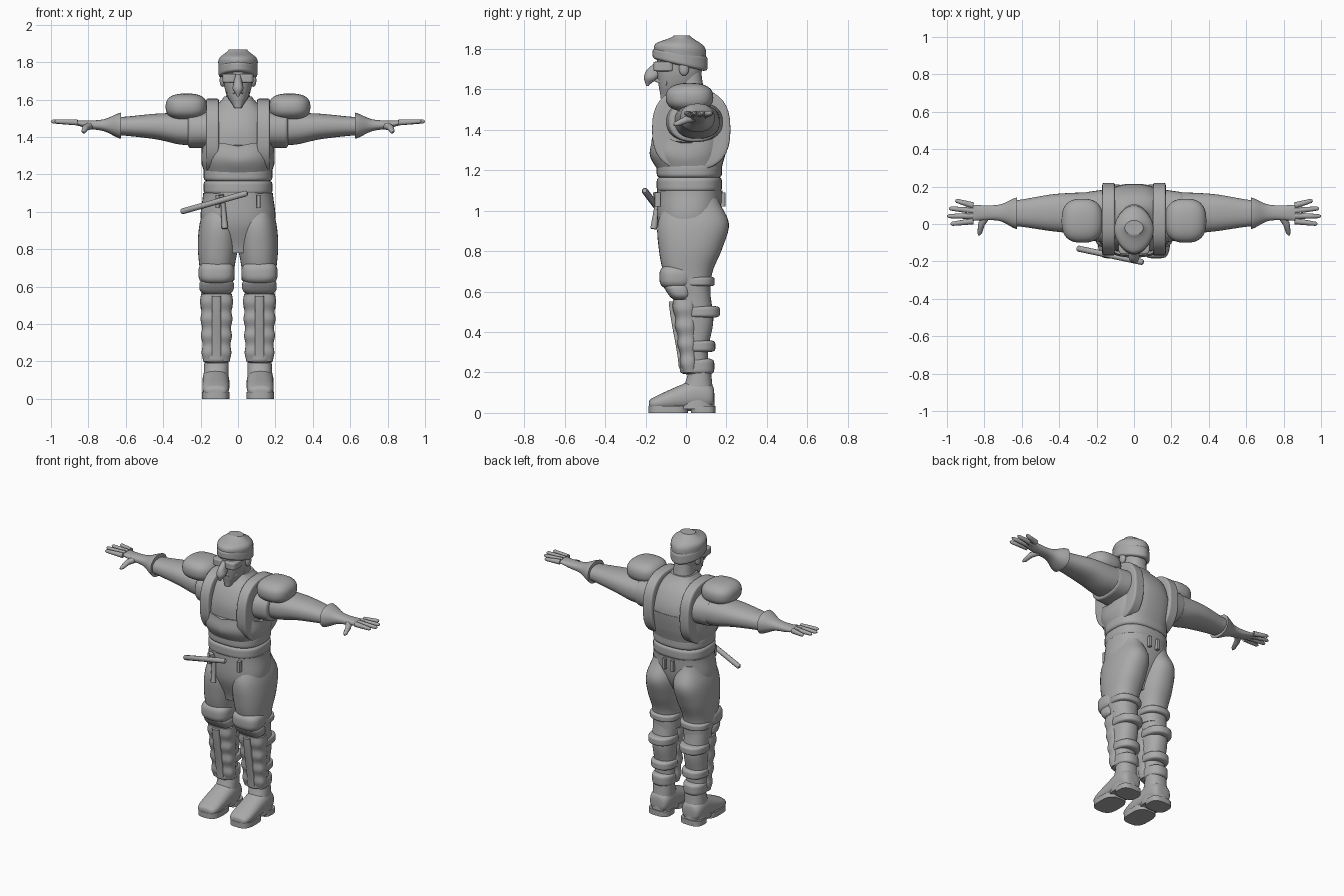
import bpy, bmesh, math
from mathutils import Vector

if "Cube" in bpy.data.objects:
    bpy.data.objects.remove(bpy.data.objects["Cube"])

grey = bpy.data.materials.new("plain grey")
grey.use_nodes = True
grey.diffuse_color = (.4, .4, .4, 1)
grey.node_tree.nodes["Principled BSDF"].inputs["Base Color"].default_value = grey.diffuse_color
parts = []


def finish(obj, mirror):
    """Colour a part and, for paired parts, add its mirrored twin."""
    obj.data.materials.append(grey)
    if mirror:
        obj.modifiers.new("Mirror", "MIRROR")
    parts.append(obj)


def value_at(line, t):
    """Read a constant, or a smooth curve through evenly spaced values."""
    if not isinstance(line, list):
        return line
    last = len(line) - 1
    i = min(int(t * last), last - 1)
    f = t * last - i
    a, b, c, d = line[max(i - 1, 0)], line[i], line[i + 1], line[min(i + 2, last)]
    return b + f / 2 * (c - a + f * (2 * a - 5 * b + 4 * c - d + f * (3 * (b - c) + d - a)))


def both(line):
    """Low and high edges that are symmetric about the centre."""
    return ([-v for v in line], line) if isinstance(line, list) else (-line, line)


def loft(name, axis, span, u, v, square=2.3, soft=0, warp=None, mirror=True, steps=24, sides=36):
    """Skin superellipses along an axis; u and v hold the low and high edge lines.
    A soft value rounds both ends off like a superellipsoid."""
    bm = bmesh.new()
    rings = []
    for step in range(steps + 1):
        t, scale = step / steps, 1
        if soft:
            s = math.sin(math.pi * (t - .5)) * .9999
            t, scale = (s + 1) / 2, (1 - abs(s) ** soft) ** (1 / soft)
        p = span[0] + (span[1] - span[0]) * t
        u_low, u_high, v_low, v_high = (value_at(line, t) for line in (*u, *v))
        ring = []
        for k in range(sides):
            angle = math.tau * k / sides
            ca, sa = math.cos(angle), math.sin(angle)
            a = (u_low + u_high + scale * (u_high - u_low) * math.copysign(abs(ca) ** (2 / square), ca)) / 2
            b = (v_low + v_high + scale * (v_high - v_low) * math.copysign(abs(sa) ** (2 / square), sa)) / 2
            co = Vector({"x": (p, a, b), "y": (a, p, b), "z": (a, b, p)}[axis])
            if warp:
                co.z += warp(co)
            ring.append(bm.verts.new(co))
        rings.append(ring)
    for low, high in zip(rings, rings[1:]):
        for k in range(sides):
            bm.faces.new((low[k - 1], low[k], high[k], high[k - 1]))
    bm.faces.new(rings[0])
    bm.faces.new(rings[-1])
    bmesh.ops.recalc_face_normals(bm, faces=bm.faces)
    mesh = bpy.data.meshes.new(name)
    bm.to_mesh(mesh)
    bm.free()
    obj = bpy.data.objects.new(name, mesh)
    bpy.context.collection.objects.link(obj)
    finish(obj, mirror)


def tube(name, points, radii, mirror=True):
    """A tapered round rod through the points."""
    curve = bpy.data.curves.new(name, "CURVE")
    curve.dimensions = "3D"
    curve.bevel_depth, curve.bevel_resolution, curve.use_fill_caps = 1, 3, True
    line = curve.splines.new("POLY")
    line.points.add(len(points) - 1)
    for point, co, radius in zip(line.points, points, radii):
        point.co, point.radius = (*co, 1), radius
    obj = bpy.data.objects.new(name, curve)
    bpy.context.collection.objects.link(obj)
    bpy.ops.object.select_all(action="DESELECT")
    obj.select_set(True)
    bpy.context.view_layer.objects.active = obj
    bpy.ops.object.convert(target="MESH")
    finish(bpy.context.view_layer.objects.active, mirror)


# Trousers
loft("pelvis", "z", (1.1, .78), both([.187, .195, .1]), ([-.143, -.14, -.09], [.18, .16, .08]), mirror=False)
loft("thighs", "z", (1.06, .57), ([.02, -.005, 0, .02, .03], [.17, .205, .215, .205, .195]),
     ([-.1, -.14, -.135, -.11, -.05], [.16, .212, .18, .13, .12]))
for name, x, y in (("front_belt_loops", .11, -.14), ("rear_belt_loops", .03, .18)):
    loft(name, "z", (1.02, 1.09), (x - .01, x + .01), (y - .015, y + .015), square=6)

# Lower legs with ribbed shin guards
loft("calves", "z", (.6, .17), ([.035, .055], [.195, .178]), ([-.05, -.04, .01], [.12, .135, .11, .11]))
ripple = [.007 * (i % 2) for i in range(9)]
loft("shin_guards", "z", (.56, .2),
     ([.032 + .0015 * i - r for i, r in enumerate(ripple)], [.198 - .0015 * i + r for i, r in enumerate(ripple)]),
     ([-.065 + .006 * i - r for i, r in enumerate(ripple)], .055), square=3, steps=32)
loft("shin_ridges", "z", (.55, .22), (.09, .14), ([-.085, -.035], 0), square=5)

# Padded leg straps
for name, z, height, inner, outer, back in (
        ("knee_straps", .65, .05, .018, .207, .142), ("upper_calf_straps", .5, .06, .03, .2, .168),
        ("lower_calf_straps", .33, .06, .036, .192, .145), ("ankle_cuffs", .23, .08, .045, .186, .14)):
    loft(name, "z", (z - height / 2, z + height / 2), (inner, outer), (-.03, back), soft=5)

# Two-piece knee pads
loft("upper_knee_pads", "z", (.61, .735), (.018, .212), (-.132, .04), square=2.8, soft=3)
loft("lower_knee_pads", "z", (.555, .65), (.022, .207), ([-.075, -.122], .03), square=2.8, soft=3)

# Boots
loft("boot_shafts", "z", (.2, .02), (.05, [.18, .19]), ([.01, -.05], [.125, .143]))
loft("boot_toes", "y", (-.183, .14), (.046, .191), (.01, [.075, .105, .14, .17, .15]), soft=5)
for name, front, back in (("soles", -.185, .01), ("heels", .025, .147)):
    loft(name, "z", (0, .035), (.045, .193), (front, back), square=3, steps=1)


# Body armour, with a rim that dips at the front centre and under the arms
def rim(co):
    height = max(0, (co.z - 1.2) / .14)
    dip = .05 * (1 - abs(co.x) / .2) if co.y < 0 else 0
    return height * (.075 * min(1, abs(co.y) / .17) - dip - .015)


loft("cuirass", "z", (1.19, 1.34), both([.175, .195, .195]), ([-.135, -.178, -.17], [.172, .198, .215]),
     square=2.6, warp=rim, mirror=False)
loft("chest", "z", (1.28, 1.615), both([.18, .185, .172, .15, .075]),
     ([-.15, -.157, -.15, -.115, -.055], [.18, .21, .205, .165, .095]), square=2.6, mirror=False)
for name, z in (("upper_waist_band", 1.2), ("lower_waist_band", 1.13)):
    loft(name, "z", (z - .045, z + .045), both(.184), (-.145, .178), square=2.6, soft=5, mirror=False)
loft("shoulder_straps", "x", (.1, .172), (-.168, .22), (1.2, 1.605), square=2.5, soft=12)
loft("armhole_guards", "x", (.14, .268), ([-.1, -.085], [.185, .17]), (1.34, 1.54), soft=10)
loft("shoulder_pads", "x", (.165, .387), (-.1, .135), (1.49, 1.632), square=2.5, soft=2.6)

# Arms and gauntlets
loft("arms", "x", (.2, .65), ([-.06, -.04, -.01], [.17, .16, .125]), ([1.355, 1.36, 1.385, 1.4, 1.41], [1.53, 1.525, 1.505]))
loft("gauntlets", "x", (.625, .895), ([-.028, .015, .02, .015], [.142, .105, .1, .105]),
     ([1.39, 1.43, 1.445, 1.47], [1.53, 1.495, 1.488, 1.49]))

# Fingers fan out from the palm
for i, (label, reach) in enumerate((("index", .98), ("middle", 1), ("ring", .99), ("little", .955))):
    knuckle, end = Vector((.86, .015 + .028 * i, 1.478)), Vector((reach, .042 * i, 1.483))
    tube(label + "_fingers", [knuckle, knuckle.lerp(end, .5), knuckle.lerp(end, .92), end], (.017, .014, .011, .004))
tube("thumbs", [(.79, .04, 1.46), (.815, 0, 1.45), (.825, -.045, 1.43), (.83, -.06, 1.425)], (.02, .018, .013, .005))

# Head
loft("neck", "z", (1.5, 1.7), both([.085, .065, .06]), ([-.07, -.04], [.11, .088, .075]), mirror=False)
loft("head", "z", (1.555, 1.78), both([.02, .055, .073, .08, .085]),
     ([-.125, -.137, -.145, -.14], [-.085, .03, .07, .085, .09]), mirror=False)
loft("hooked_nose", "z", (1.735, 1.617), both([.014, .022, .028, .006]),
     ([-.155, -.195, -.208, -.197], [-.12, -.12, -.14, -.185]), mirror=False)
loft("moustache", "x", (-.06, .06), ([-.1, -.158, -.1], -.09), ([1.61, 1.635, 1.61], 1.655), soft=3, mirror=False)
loft("ears", "y", (-.035, .015), (.065, .098), (1.668, 1.738), soft=2)
loft("glasses", "z", (1.69, 1.738), (.006, .084), (-.162, -.06), square=4, soft=8)


# Pointed cap, tilted up towards the front
def tilt(co):
    return -1.5 * co.y * max(0, 1.87 - co.z)


loft("cap", "z", (1.725, 1.866), both([.094, .104, .1, .05]), ([-.14, -.158, -.145, -.06], [.095, .1, .09, .02]),
     square=1.8, warp=tilt, mirror=False)
loft("cap_band", "z", (1.71, 1.785), both(.104), (-.165, .107), square=1.8, soft=6, warp=tilt, mirror=False)

# Baton with side handle
start, stop = Vector((-.305, -.13, 1)), Vector((.05, -.205, 1.1))
tube("baton", [start, start.lerp(stop, .02), start.lerp(stop, .98), stop], (.01, .016, .016, .01), mirror=False)
tube("baton_handle", [(-.09, -.15, 1.09), (-.08, -.14, 1.04), (-.07, -.16, .91)], (.015, .013, .017), mirror=False)

bpy.ops.object.select_all(action="DESELECT")
for part in parts:
    part.select_set(True)
bpy.context.view_layer.objects.active = parts[0]
bpy.ops.object.shade_smooth_by_angle(angle=math.radians(40))
